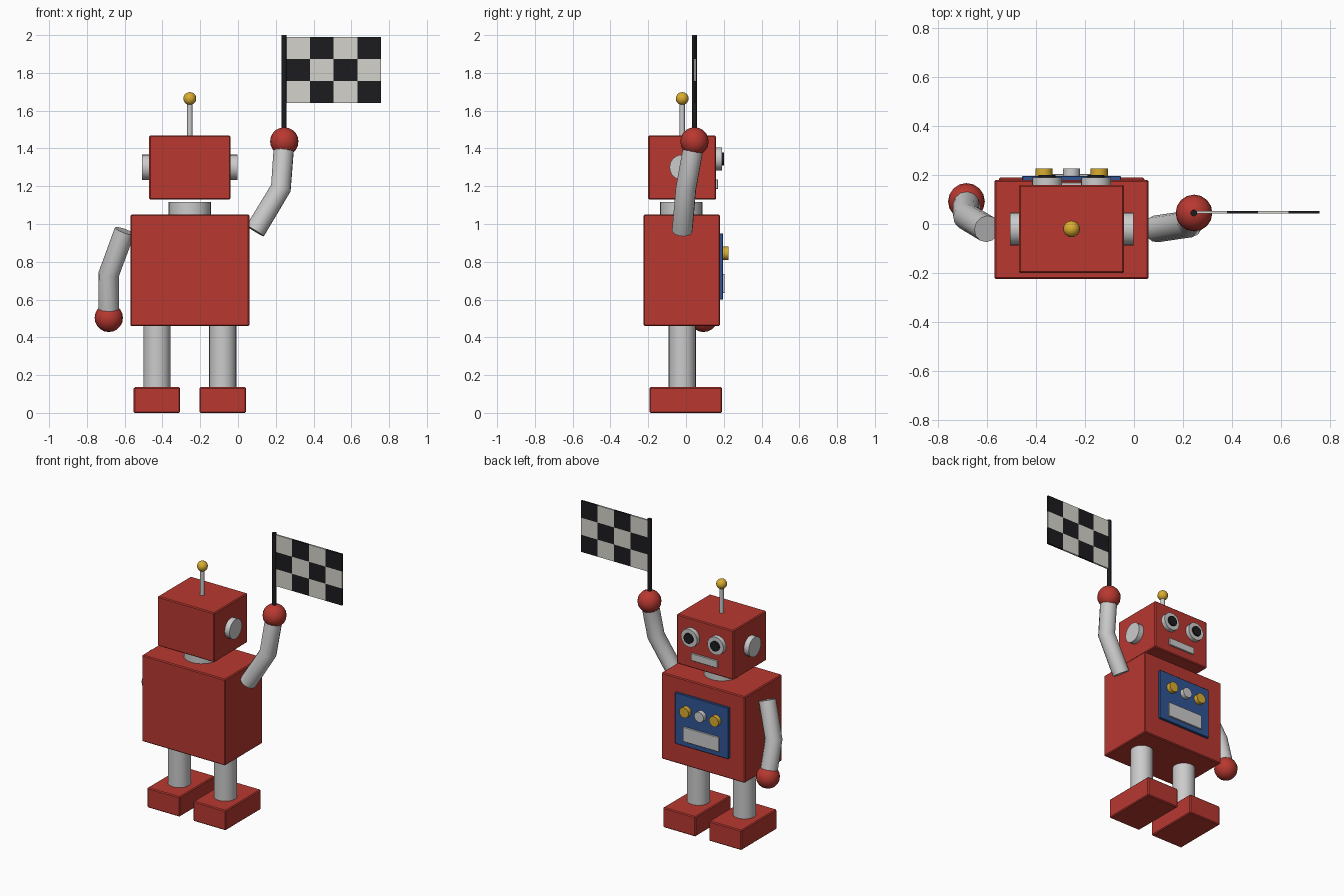
import bpy, math
from mathutils import Vector

if "Cube" in bpy.data.objects:
    bpy.data.objects.remove(bpy.data.objects["Cube"])

CX, CY = -0.255, -0.02   # body axis


def material(name, color):
    m = bpy.data.materials.new(name)
    m.diffuse_color = (*color, 1)
    m.use_nodes = True
    m.node_tree.nodes["Principled BSDF"].inputs["Base Color"].default_value = m.diffuse_color
    return m


RED = material("red", (0.48, 0.04, 0.03))
GOLD = material("gold", (0.70, 0.42, 0.03))
BLUE = material("blue", (0.03, 0.09, 0.30))
BLACK = material("black", (0.012, 0.012, 0.014))
WHITE = material("off_white", (0.66, 0.65, 0.60))


def finish(name, mat, smooth=True):
    ob = bpy.context.object
    ob.name = name
    if mat:
        ob.data.materials.append(mat)
    if smooth:
        bpy.ops.object.shade_smooth_by_angle(angle=math.radians(40))
    return ob


def box(name, lo, hi, mat=None, bevel=0.006):
    lo, hi = Vector(lo), Vector(hi)
    bpy.ops.mesh.primitive_cube_add(size=1, location=(lo + hi) / 2)
    ob = bpy.context.object
    ob.scale = hi - lo
    bpy.ops.object.transform_apply(location=False, rotation=False, scale=True)
    if bevel:
        mod = ob.modifiers.new("edge", 'BEVEL')
        mod.width = bevel
        mod.segments = 1
    return finish(name, mat, False)


def rod(name, a, b, r, mat=None, sides=24):
    a, b = Vector(a), Vector(b)
    d = b - a
    bpy.ops.mesh.primitive_cylinder_add(
        vertices=sides, radius=r, depth=d.length, location=(a + b) / 2,
        rotation=d.to_track_quat('Z', 'Y').to_euler())
    return finish(name, mat)


def ball(name, c, r, mat):
    bpy.ops.mesh.primitive_uv_sphere_add(segments=16, ring_count=10, radius=r, location=c)
    return finish(name, mat)


def tube(name, pts, r):
    cu = bpy.data.curves.new(name, 'CURVE')
    cu.dimensions = '3D'
    cu.bevel_depth = r
    cu.bevel_resolution = 4
    cu.use_fill_caps = True
    sp = cu.splines.new('POLY')
    sp.points.add(len(pts) - 1)
    for p, co in zip(sp.points, pts):
        p.co = (*co, 1)
    ob = bpy.data.objects.new(name, cu)
    bpy.context.collection.objects.link(ob)
    bpy.ops.object.select_all(action='DESELECT')
    ob.select_set(True)
    bpy.context.view_layer.objects.active = ob
    bpy.ops.object.convert(target='MESH')
    return finish(name, None)


# body, neck and head
box("torso", (-0.57, -0.225, 0.46), (0.06, 0.18, 1.05), RED)
rod("neck", (CX, -0.025, 1.04), (CX, -0.025, 1.117), 0.113)
box("head", (-0.47, -0.2, 1.13), (-0.04, 0.16, 1.468), RED)

# antenna
rod("antenna_rod", (CX, CY, 1.46), (CX, CY, 1.65), 0.014, sides=12)
ball("antenna_ball", (CX, CY, 1.664), 0.034, GOLD)

# mirrored parts: ears, eyes, legs, feet, gold buttons
for side, s in (("left", -1), ("right", 1)):
    rod(side + "_ear", (CX + s * 0.2, CY, 1.3), (CX + s * 0.252, CY, 1.3), 0.067)
    ex = CX + s * 0.1
    rod(side + "_eye", (ex, 0.15, 1.345), (ex, 0.19, 1.345), 0.061)
    rod(side + "_pupil", (ex, 0.18, 1.345), (ex, 0.2, 1.345), 0.034, BLACK)
    lx = CX + s * 0.174
    rod(side + "_leg", (lx, CY, 0.12), (lx, CY, 0.47), 0.072)
    box(side + "_foot", (lx - 0.123, -0.193, 0), (lx + 0.123, 0.19, 0.136), RED)
    bx = CX + s * 0.113
    rod(side + "_button", (bx, 0.185, 0.845), (bx, 0.226, 0.845), 0.035, GOLD)

# mouth and chest panel
box("mouth", (CX - 0.1, 0.15, 1.185), (CX + 0.1, 0.17, 1.235), bevel=0.002)
box("chest_panel", (CX - 0.202, 0.17, 0.6), (CX + 0.202, 0.196, 0.95), BLUE, 0.003)
box("panel_plate", (CX - 0.135, 0.185, 0.635), (CX + 0.135, 0.205, 0.735), bevel=0.002)
rod("middle_button", (CX, 0.185, 0.845), (CX, 0.226, 0.845), 0.035)

# arms and hands
raised = (0.245, 0.045, 1.437)
lowered = (-0.684, 0.092, 0.503)
tube("raised_arm", [(0.09, CY, 0.963), (0.227, 0.0, 1.19), raised], 0.055)
tube("lowered_arm", [(-0.6, CY, 0.963), (-0.684, 0.03, 0.735), lowered], 0.055)
ball("raised_hand", raised, 0.075, RED)
ball("lowered_hand", lowered, 0.075, RED)

# flag pole and chequered flag
rod("flag_pole", (0.244, 0.045, 1.23), (0.244, 0.045, 2.0), 0.014, BLACK, 12)
cols, rows = 4, 3
x0, x1, z0, z1 = 0.255, 0.757, 1.64, 1.99
verts = [(x0 + (x1 - x0) * i / cols, 0.048, z0 + (z1 - z0) * j / rows)
         for j in range(rows + 1) for i in range(cols + 1)]
w = cols + 1
faces = [(j * w + i, j * w + i + 1, (j + 1) * w + i + 1, (j + 1) * w + i)
         for j in range(rows) for i in range(cols)]
me = bpy.data.meshes.new("flag")
me.from_pydata(verts, [], faces)
me.materials.append(WHITE)
me.materials.append(BLACK)
for k, p in enumerate(me.polygons):
    p.material_index = (k % cols + k // cols) % 2
flag = bpy.data.objects.new("flag", me)
bpy.context.collection.objects.link(flag)
mod = flag.modifiers.new("thickness", 'SOLIDIFY')
mod.thickness = 0.012
mod.offset = 0
